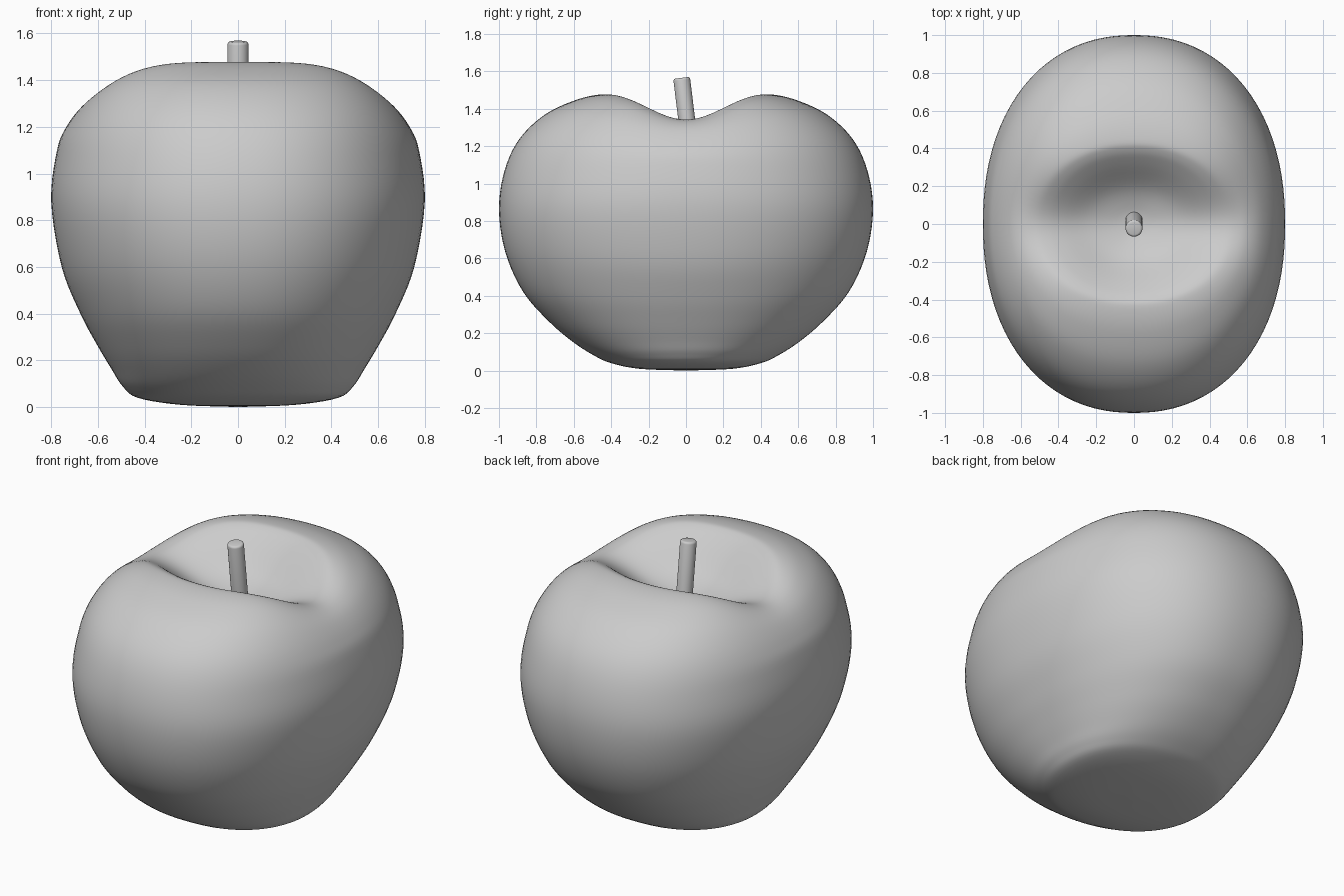
import bpy
import bmesh
import math
from mathutils import Vector, Euler

default_cube = bpy.data.objects.get("Cube")
if default_cube:
    bpy.data.objects.remove(default_cube, do_unlink=True)

SEGMENTS = 96
STEPS = 5
FULLNESS = 2.2

# Body cross-section, bottom to dimple: side radius, side height, front radius, front height
PROFILE = [
    (0, 0, 0, 0), (.25, .01, .25, .01), (.43, .04, .4, .04),
    (.495, .09, .49, .08), (.54, .16, .6, .15), (.6, .26, .73, .26),
    (.675, .4, .87, .42), (.755, .6, .965, .63), (.8, .88, 1, .86),
    (.775, 1.1, .97, 1.07), (.735, 1.2, .89, 1.24), (.67, 1.285, .75, 1.372),
    (.6, 1.33, .58, 1.45), (.53, 1.342, .45, 1.477), (.46, 1.335, .39, 1.464),
    (.38, 1.312, .32, 1.41), (.24, 1.262, .19, 1.29),
    (.1, 1.23, .08, 1.235), (0, 1.22, 0, 1.22),
]


def smooth_profile(points, steps):
    """Run a Catmull-Rom spline through the profile points."""
    points = [Vector(p) for p in points]
    padded = [points[0] * 2 - points[1]] + points + [points[-1] * 2 - points[-2]]
    result = []
    for a, b, c, d in zip(padded, padded[1:], padded[2:], padded[3:]):
        for i in range(steps):
            t = i / steps
            result.append(b + (c - a) * t / 2
                          + (a - b * 2.5 + c * 2 - d / 2) * t ** 2
                          + (b * 1.5 - a / 2 - c * 1.5 + d / 2) * t ** 3)
    return result + [points[-1]]


def finish(bm, name, angle):
    """Turn the bmesh into a smooth-shaded object."""
    bmesh.ops.recalc_face_normals(bm, faces=bm.faces[:])
    mesh = bpy.data.meshes.new(name)
    bm.to_mesh(mesh)
    bm.free()
    obj = bpy.data.objects.new(name, mesh)
    bpy.context.collection.objects.link(obj)
    bpy.ops.object.select_all(action="DESELECT")
    obj.select_set(True)
    bpy.context.view_layer.objects.active = obj
    bpy.ops.object.shade_smooth_by_angle(angle=math.radians(angle))
    return obj


# Fruit body: full oval rings whose rim rises into a front and a back lobe
bm = bmesh.new()
profile = smooth_profile(PROFILE, STEPS)
rings = []
for side_r, side_z, front_r, front_z in profile[1:-1]:
    ring = []
    for i in range(SEGMENTS):
        turn = math.tau * i / SEGMENTS
        c, s = math.cos(turn), math.sin(turn)
        swell = (abs(c) ** FULLNESS + abs(s) ** FULLNESS) ** (-1 / FULLNESS)
        x, y = c * swell, s * swell
        lobe = y * y * (3 - 2 * abs(y))
        ring.append(bm.verts.new((side_r * x, front_r * y,
                                  side_z + (front_z - side_z) * lobe)))
    rings.append(ring)
bottom = bm.verts.new((0, 0, profile[0][1]))
top = bm.verts.new((0, 0, profile[-1][1]))
for i in range(SEGMENTS):
    j = (i + 1) % SEGMENTS
    bm.faces.new((bottom, rings[0][j], rings[0][i]))
    bm.faces.new((top, rings[-1][i], rings[-1][j]))
    for low, high in zip(rings, rings[1:]):
        bm.faces.new((low[i], low[j], high[j], high[i]))
finish(bm, "fruit_body", 80)

# Stem: slightly tilted cylinder with a rounded top edge
bm = bmesh.new()
length = .42
bmesh.ops.create_cone(bm, cap_ends=True, segments=32, radius1=.045,
                      radius2=.045, depth=length)
rim = [e for e in bm.edges if all(v.co.z > 0 for v in e.verts)]
bmesh.ops.bevel(bm, geom=rim, offset=.012, segments=3, profile=.5, affect="EDGES")
stem = finish(bm, "stem", 40)
stem.rotation_euler = Euler((math.radians(7), 0, 0))
stem.location = (0, .002, 1.357)
